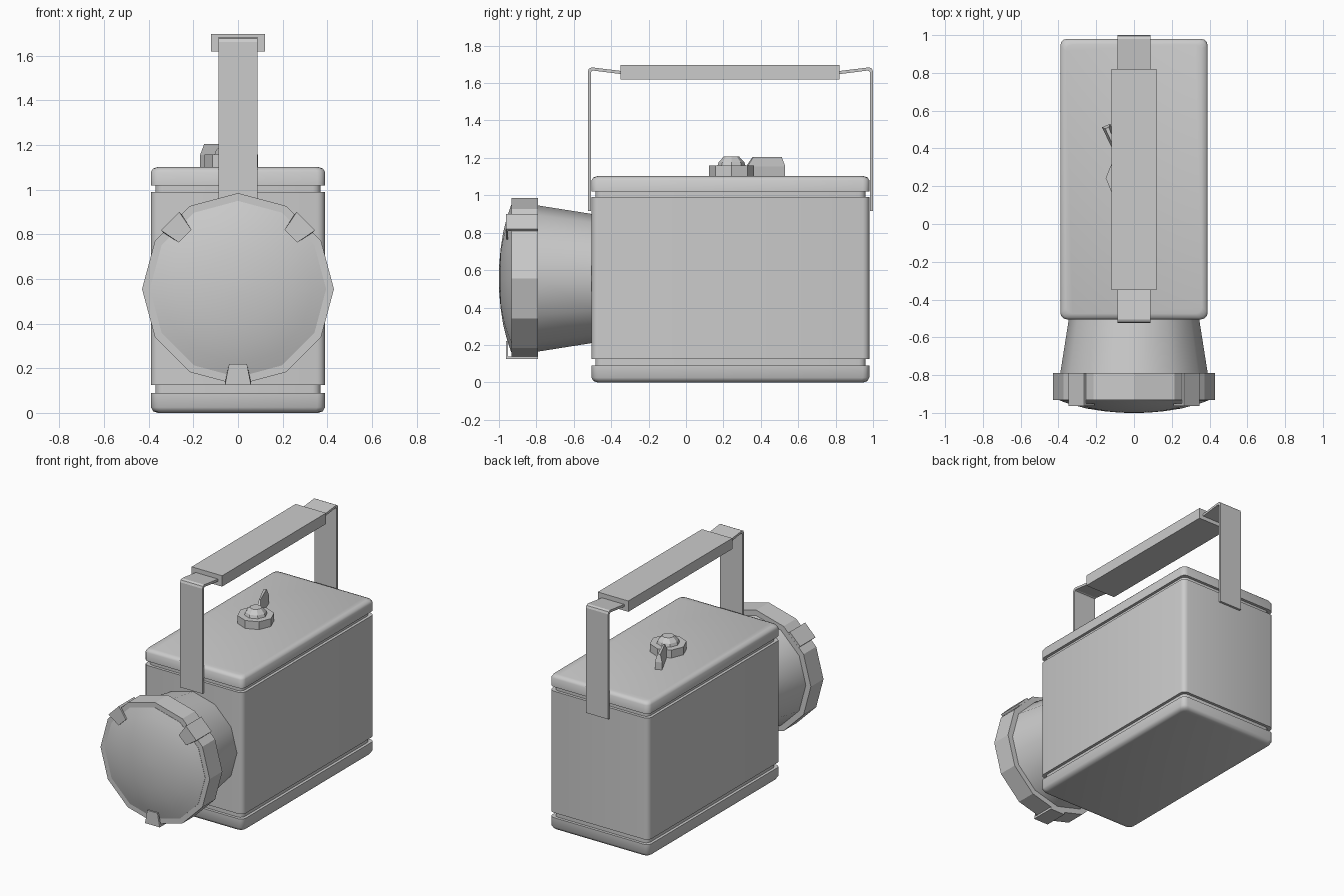
import bpy, bmesh, math
from math import sin, cos, pi, radians

if "Cube" in bpy.data.objects:
    bpy.data.objects.remove(bpy.data.objects["Cube"])


def loft(name, rings, smooth=None):
    """Skin equal-length rings of points and cap both ends."""
    bm = bmesh.new()
    vs = [[bm.verts.new(p) for p in ring] for ring in rings]
    n = len(vs[0])
    for a, b in zip(vs, vs[1:]):
        for i in range(n):
            j = (i + 1) % n
            bm.faces.new((a[i], a[j], b[j], b[i]))
    bm.faces.new(vs[0])
    bm.faces.new(vs[-1])
    bmesh.ops.recalc_face_normals(bm, faces=bm.faces)
    me = bpy.data.meshes.new(name)
    bm.to_mesh(me)
    bm.free()
    if smooth:
        for p in me.polygons:
            p.use_smooth = True
        me.set_sharp_from_angle(angle=radians(smooth))
    ob = bpy.data.objects.new(name, me)
    bpy.context.collection.objects.link(ob)
    return ob


MID_Y = 0.2375   # centre of the case
LENS_Z = 0.555   # lens axis height


def rounded_rect(z, inset, hx=0.39, hy=0.7425, r=0.035, seg=3):
    hx, hy, pts = hx - inset, hy - inset, []
    for k, (sx, sy) in enumerate(((1, 1), (-1, 1), (-1, -1), (1, -1))):
        for s in range(seg + 1):
            a = pi / 2 * (k + s / seg)
            pts.append((sx * (hx - r) + r * cos(a),
                        MID_Y + sy * (hy - r) + r * sin(a), z))
    return pts


def disc_y(r, y, n=12):
    return [(r * cos(2 * pi * i / n), y, LENS_Z + r * sin(2 * pi * i / n)) for i in range(n)]


# Case: rounded box with grooves under the lid and above the base
case = [(0, .03), (.007, .01), (.025, 0), (.09, 0), (.09, .02), (.125, .02), (.125, 0),
        (.99, 0), (.99, .02), (1.02, .02), (1.02, 0), (1.08, 0), (1.095, .009), (1.102, .03)]
loft("case", [rounded_rect(z, i) for z, i in case], smooth=40)

# Lamp head: tapered barrel, faceted bezel, domed lens
loft("barrel", [disc_y(.343, -.49), disc_y(.392, -.80)], smooth=40)
loft("bezel", [disc_y(.43, -.79), disc_y(.43, -.932)])
lens = [(.395, -.925), (.395, -.934), (.335, -.955), (.25, -.977), (.16, -.991), (.07, -.999), (.005, -1.0)]
loft("lens", [disc_y(r, y) for r, y in lens], smooth=40)

# Three L-shaped clips: (outer r, outer y, inner r, inner y, half width)
clip = [(.431, -.79, .416, -.79, .058), (.431, -.963, .416, -.951, .058),
        (.335, -.963, .335, -.951, .04)]
for k, deg in enumerate((45, 135, 270)):
    a = radians(deg)

    def at(r, y, w):
        return (r * cos(a) - w * sin(a), y, LENS_Z + r * sin(a) + w * cos(a))

    loft(f"lens_clip_{k + 1}",
         [[at(ro, yo, -w), at(ro, yo, w), at(ri, yi, w), at(ri, yi, -w)]
          for ro, yo, ri, yi, w in clip])

# Handle strap: flat band, (outer y, outer z, inner y, inner z), mirrored to the back
half = [(-.525, .915, -.509, .915), (-.525, 1.662, -.509, 1.655), (-.519, 1.677, -.505, 1.663),
        (-.505, 1.684, -.497, 1.667), (-.34, 1.664, -.34, 1.647)]
path = half + [(2 * MID_Y - a, b, 2 * MID_Y - c, d) for a, b, c, d in reversed(half)]
W = 0.088
loft("handle_strap", [[(-W, a, b), (W, a, b), (W, c, d), (-W, c, d)] for a, b, c, d in path])

# Handle grip
loft("handle_grip", [[(-.12, y, 1.62), (.12, y, 1.62), (.12, y, 1.697), (-.12, y, 1.697)]
                     for y in (-.35, .82)])

# Switch knob: octagonal base with a faceted dome
KX, KY = -.03, .243
knob = [(.12, 1.095), (.12, 1.158), (.075, 1.158), (.068, 1.178), (.04, 1.208)]
loft("switch_knob", [[(KX + r * cos(pi * i / 4), KY + r * sin(pi * i / 4), z) for i in range(8)]
                     for r, z in knob])

# Switch lever: tapered blade pointing backwards, (start, end, half width, z)
dx, dy = cos(radians(113)), sin(radians(113))
lever = [(.09, .302, .024, 1.095), (.09, .302, .024, 1.155), (.125, .288, .01, 1.205)]
loft("switch_lever", [[(KX + d * dx - w * dy, KY + d * dy + w * dx, z)
                       for d, w in ((s, -h * .5), (e, -h), (e, h), (s, h * .5))]
                      for s, e, h, z in lever])
